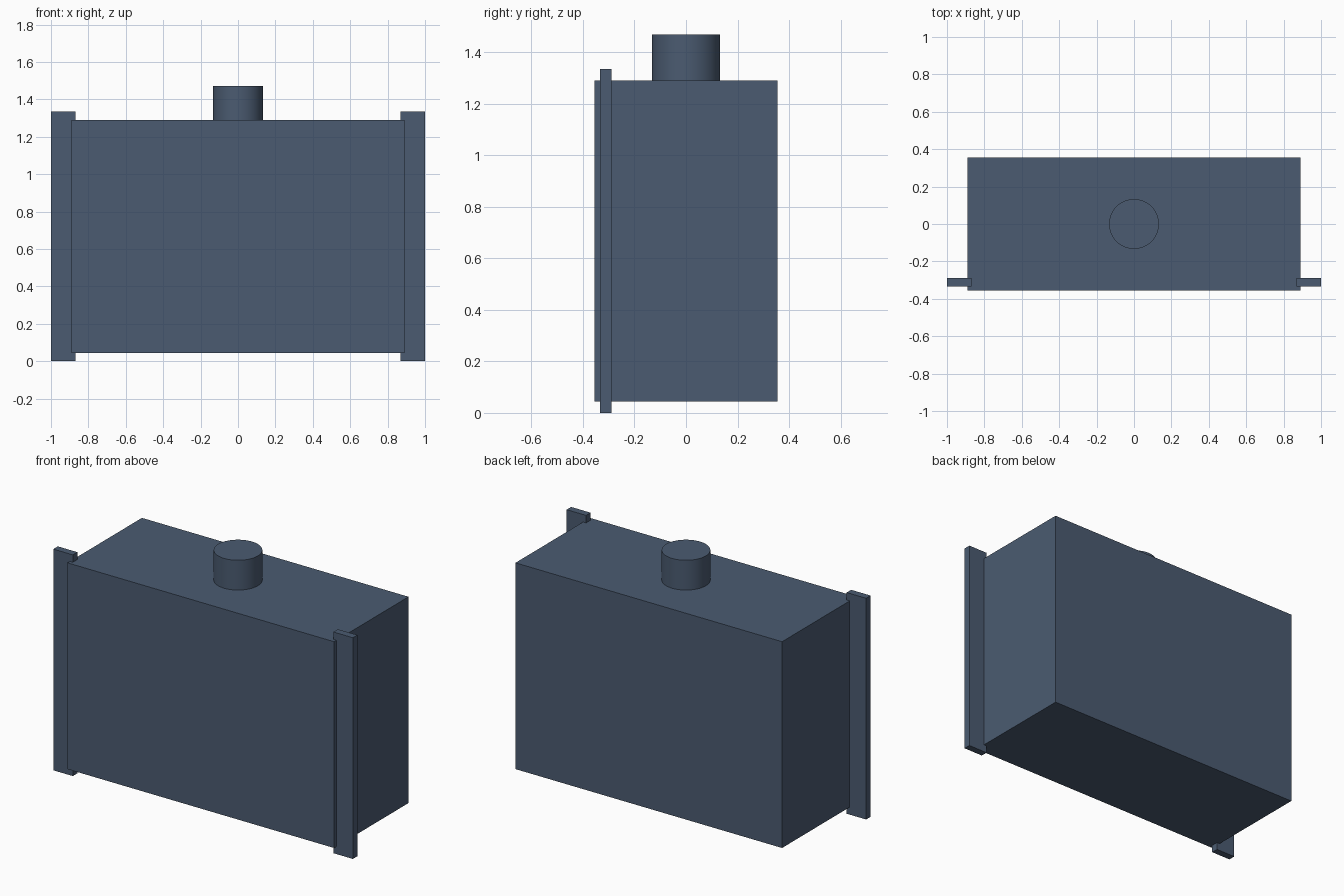
import bpy

if "Cube" in bpy.data.objects:
    bpy.data.objects.remove(bpy.data.objects["Cube"])

paint = bpy.data.materials.new("slate_blue_paint")
paint.diffuse_color = (0.07, 0.105, 0.165, 1)
paint.use_nodes = True
paint.node_tree.nodes["Principled BSDF"].inputs["Base Color"].default_value = paint.diffuse_color


def box(name, lo, hi):
    """Box spanning two opposite corners."""
    centre = [(a + b) / 2 for a, b in zip(lo, hi)]
    bpy.ops.mesh.primitive_cube_add(size=1, location=centre)
    obj = bpy.context.object
    obj.name = name
    obj.scale = [b - a for a, b in zip(lo, hi)]
    bpy.ops.object.transform_apply(location=False, rotation=False, scale=True)
    obj.data.materials.append(paint)
    return obj


# Main housing
box("housing", (-0.89, -0.355, 0.045), (0.89, 0.355, 1.29))

# Vertical mounting strips, slightly sunk into the housing sides
for side, x0, x1 in (("left", -1.0, -0.87), ("right", 0.87, 1.0)):
    box(f"mounting_strip_{side}", (x0, -0.333, 0.0), (x1, -0.29, 1.335))

# Round outlet on top
bpy.ops.mesh.primitive_cylinder_add(vertices=64, radius=0.133, depth=0.18,
                                    location=(0, 0, 1.38))
outlet = bpy.context.object
outlet.name = "top_outlet"
outlet.data.materials.append(paint)
bpy.ops.object.shade_smooth_by_angle()
